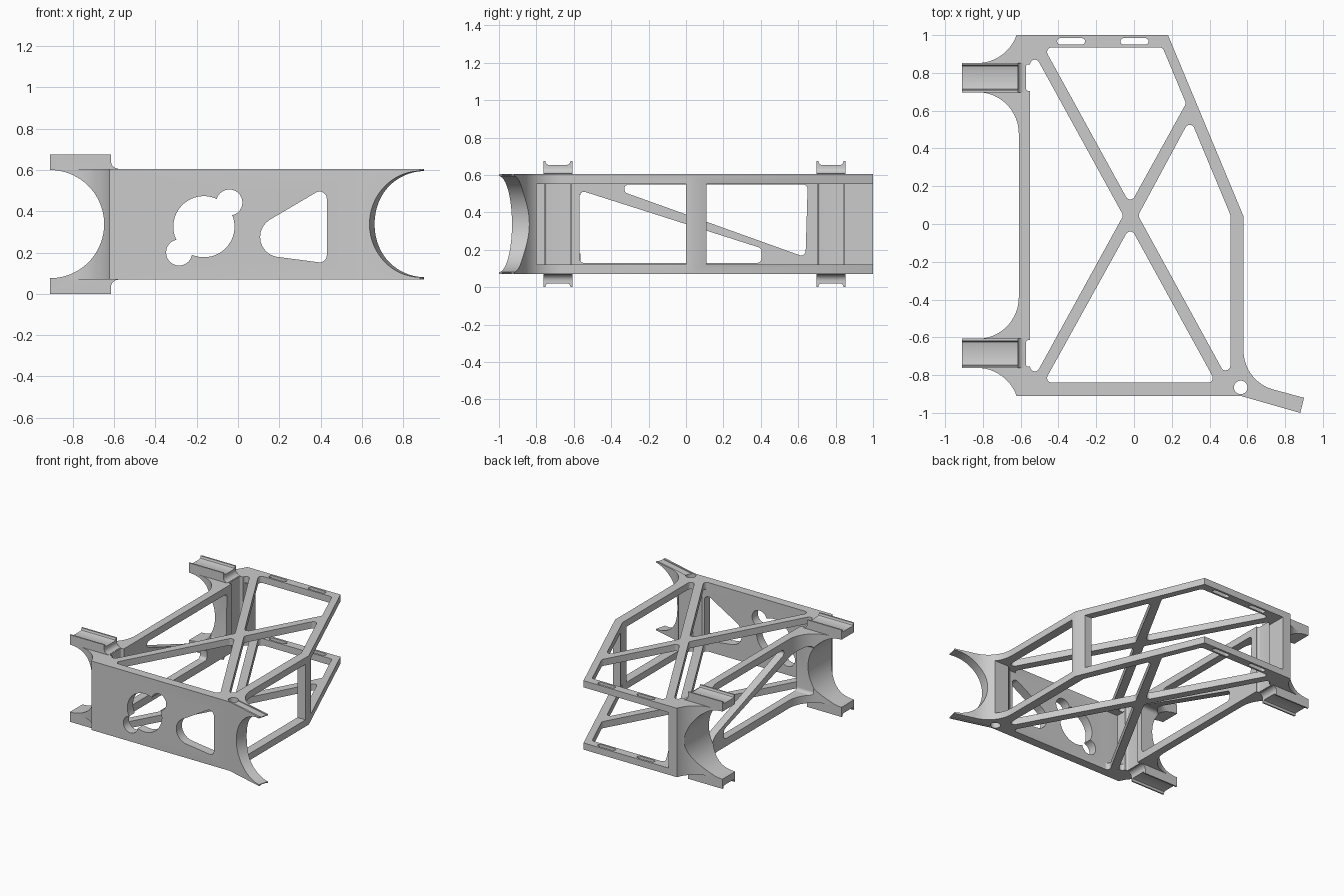
import bpy, bmesh
from math import sin, cos, pi, radians
from mathutils import Vector, Matrix
from mathutils.geometry import convex_hull_2d

if "Cube" in bpy.data.objects:
    bpy.data.objects.remove(bpy.data.objects["Cube"])

ZM = 0.3375          # mid height, the frame is mirrored about it
YM = 0.045           # mid plane between the two left arms


def arc(cx, cy, r, a0, a1, n=16):
    return [(cx + r * cos(radians(a0 + (a1 - a0) * i / n)),
             cy + r * sin(radians(a0 + (a1 - a0) * i / n))) for i in range(n + 1)]


def hull(circles):
    """Rounded outline wrapped around (x, y, radius) circles."""
    pts = [Vector(p) for c in circles for p in arc(*c, 0, 345, 23)]
    return [tuple(pts[i]) for i in convex_hull_2d(pts)]


def prism(name, pts, lo, hi, axis='z'):
    """Extrude a 2D outline along an axis."""
    place = {'z': lambda a, b, t: (a, b, t),
             'y': lambda a, b, t: (a, t, b),
             'x': lambda a, b, t: (t, a, b)}[axis]
    bm = bmesh.new()
    f = bm.faces.new([bm.verts.new(place(a, b, lo)) for a, b in pts])
    ext = bmesh.ops.extrude_face_region(bm, geom=[f])
    d = Vector(place(0, 0, hi - lo))
    bmesh.ops.translate(bm, vec=d, verts=[v for v in ext['geom'] if isinstance(v, bmesh.types.BMVert)])
    bmesh.ops.recalc_face_normals(bm, faces=bm.faces)
    me = bpy.data.meshes.new(name)
    bm.to_mesh(me)
    bm.free()
    ob = bpy.data.objects.new(name, me)
    bpy.context.collection.objects.link(ob)
    return ob


def combine(target, other, op='DIFFERENCE'):
    m = target.modifiers.new("bool", 'BOOLEAN')
    m.operation, m.solver, m.object = op, 'EXACT', other
    bpy.context.view_layer.objects.active = target
    bpy.ops.object.modifier_apply(modifier=m.name)
    bpy.data.objects.remove(other, do_unlink=True)


def cut(target, pts, lo=-2, hi=2, axis='z'):
    combine(target, prism("cutter", pts, lo, hi, axis))


# outer block: left side arms with fillets, sloped back right corner, right arm
half_left = ([(-0.61, YM), (-0.61, 0.47)] + arc(-0.83, 0.478, 0.22, 0, 90)
             + [(-0.91, 0.698), (-0.91, 0.852)] + arc(-0.83, 1.072, 0.22, -90, -19.1) + [(-0.61, 1.0)])
mirrored = [(x, 2 * YM - y) for x, y in half_left[1:]]
right = ([(0.18, 1.0), (0.58, 0.04)] + arc(0.794, -0.67, 0.214, 180, 255)
         + [(0.90, -0.92), (0.88, -1.0), (0.565, -0.91)])
frame = prism("frame", half_left + right + mirrored[::-1], 0.07, 0.605)

# raised left arm blocks, with a small concave fillet where they meet the plates
upper = [(-0.91, 0.675), (-0.615, 0.675)] + arc(-0.58, 0.642, 0.035, 180, 270, 8)
profile = upper + [(x, 2 * ZM - z) for x, z in upper[::-1]]
for s in (-1, 1):
    yc = YM + s * 0.73
    combine(frame, prism("arm", profile, yc - 0.0775, yc + 0.0775, 'y'), 'UNION')

# cavity between the plates, leaving the right post, front wall and left wall
cut(frame, [(-0.55, -0.84), (0.45, -0.84), (0.50, -0.80), (1.2, -0.80), (1.2, 0), (0.51, 0),
            (0.51, 0.05), (0.487, 0.11), (1.2, 0.11), (1.2, 1.2), (-0.55, 1.2)], 0.122, 0.553)

# plate windows that leave the crossed braces
R = 0.025
windows = [
    [(-0.525, 0.845), (-0.085, YM), (-0.525, -0.755)],
    [(-0.435, 0.91), (0.135, 0.91), (0.248, 0.64), (-0.02, 0.155)],
    [(0.05, YM), (0.295, 0.50), (0.485, 0.045), (0.485, -0.75)],
    [(-0.435, -0.815), (0.392, -0.815), (-0.02, -0.065)],
]
for w in windows:
    cut(frame, hull([(x, y, R) for x, y in w]))

# strap slots in the back rails, and the bolt hole beside the right arm
for x in (-0.333, 0.003):
    cut(frame, hull([(x - 0.057, 0.967, 0.017), (x + 0.057, 0.967, 0.017)]))
cut(frame, arc(0.565, -0.865, 0.036, 0, 345, 23))

# left wall: two triangular openings with a diagonal strut between
for w in ([(-0.305, 0.525), (0.625, 0.525), (0.615, 0.195)],
          [(-0.545, 0.485), (-0.545, 0.155), (0.38, 0.155), (0.38, 0.19)]):
    cut(frame, hull([(y, z, R) for y, z in w]), -0.70, -0.50, 'x')

# front wall: overlapping round holes and a rounded triangle
for x, z, r in ((-0.165, 0.325, 0.148), (-0.042, 0.442, 0.063), (-0.285, 0.20, 0.063)):
    cut(frame, arc(x, z, r, 0, 354, 59), -1.1, -0.80, 'y')
cut(frame, hull([(0.395, 0.46, 0.035), (0.395, 0.187, 0.035), (0.205, 0.275, 0.098)]), -1.1, -0.80, 'y')

# round saddle through the left arms
cut(frame, arc(-0.91, ZM, 0.262, 0, 356.25, 95), -2, 2, 'y')

# round saddle through the tilted right arm
saddle = prism("cutter", arc(0, 0, 0.257, 0, 356.25, 95), -0.45, 0.45, 'y')
saddle.data.transform(Matrix.Translation((0.896, -0.955, ZM)) @ Matrix.Rotation(radians(-15), 4, 'Z'))
combine(frame, saddle)

# strap channels along the left arms, and grooves down the inside of the left wall
for s in (-1, 1):
    yc = YM + s * 0.73
    for flip in (-1, 1):
        pts = [(-0.068, 0.36), (-0.066, 0.330), (-0.061, 0.321), (-0.052, 0.317)]
        pts += [(-y, z) for y, z in pts[::-1]]
        cut(frame, [(yc + y, ZM + flip * z) for y, z in pts], -1.0, -0.55, 'x')
    cut(frame, hull([(x, yc + y, 0.012) for x in (-0.56, -0.53) for y in (-0.058, 0.058)]))

# shallow channel along the right arm, top and bottom
d, n = Vector((0.966, -0.259)), Vector((0.259, 0.966))
tip = Vector((0.89, -0.958))
strip = [tuple(tip + d * t + n * w) for t, w in ((-0.32, -0.027), (0.1, -0.027), (0.1, 0.027), (-0.32, 0.027))]
cut(frame, strip, 0.600, 0.70)
cut(frame, strip, 0.0, 0.075)

# smooth round surfaces, crisp edges
bpy.ops.object.select_all(action='DESELECT')
frame.select_set(True)
bpy.context.view_layer.objects.active = frame
bpy.ops.object.shade_smooth_by_angle(angle=radians(30))
